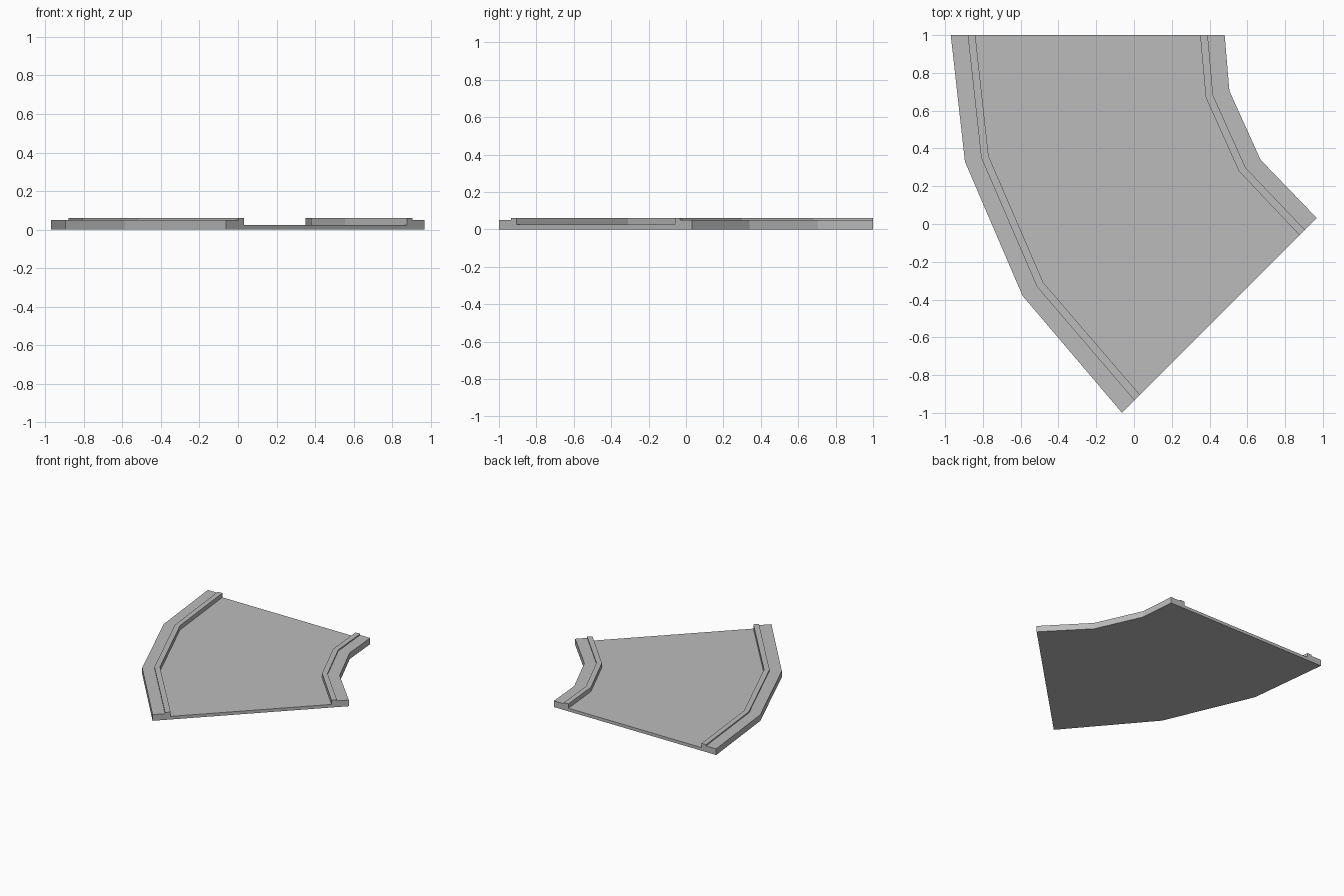
import bpy
import bmesh
from mathutils import Vector

if "Cube" in bpy.data.objects:
    bpy.data.objects.remove(bpy.data.objects["Cube"])

# Outer edge and road-side edge of each pavement, from back end to angled end
LEFT_OUTER = [(-0.97, 1), (-0.895, 0.33), (-0.59, -0.38), (-0.063, -1)]
LEFT_INNER = [(-0.84, 1), (-0.77, 0.36), (-0.48, -0.31), (0.032, -0.905)]
RIGHT_OUTER = [(0.48, 1), (0.505, 0.705), (0.67, 0.34), (0.968, 0.031)]
RIGHT_INNER = [(0.35, 1), (0.38, 0.67), (0.555, 0.28), (0.877, -0.06)]

PAVEMENT_Z, KERB_Z, ROAD_Z = 0.05, 0.06, 0.025
KERB_START = 0.69  # share of the pavement width before the kerb

# Profile of one side: (position from outer to inner edge, height)
SIDE = [(0, 0), (0, PAVEMENT_Z), (KERB_START, PAVEMENT_Z),
        (KERB_START, KERB_Z), (1, KERB_Z), (1, ROAD_Z)]


def side_points(outer, inner):
    """Place the side profile between two plan points."""
    points = []
    for t, z in SIDE:
        p = Vector(outer).lerp(Vector(inner), t)
        points.append((p.x, p.y, z))
    return points


# Loft the cross-section through the bend
bm = bmesh.new()
rings = []
for lo, li, ro, ri in zip(LEFT_OUTER, LEFT_INNER, RIGHT_OUTER, RIGHT_INNER):
    section = side_points(lo, li) + side_points(ro, ri)[::-1]
    rings.append([bm.verts.new(p) for p in section])

count = len(rings[0])
for a, b in zip(rings, rings[1:]):
    for i in range(count):
        j = (i + 1) % count
        bm.faces.new((a[i], a[j], b[j], b[i]))

# Close both road ends
bm.faces.new(rings[0])
bm.faces.new(rings[-1][::-1])
bmesh.ops.recalc_face_normals(bm, faces=bm.faces)

mesh = bpy.data.meshes.new("road_bend")
bm.to_mesh(mesh)
bm.free()

grey = bpy.data.materials.new("concrete grey")
grey.diffuse_color = (0.5, 0.5, 0.5, 1)
grey.use_nodes = True
grey.node_tree.nodes["Principled BSDF"].inputs["Base Color"].default_value = grey.diffuse_color
mesh.materials.append(grey)

road = bpy.data.objects.new("road_bend", mesh)
bpy.context.collection.objects.link(road)
